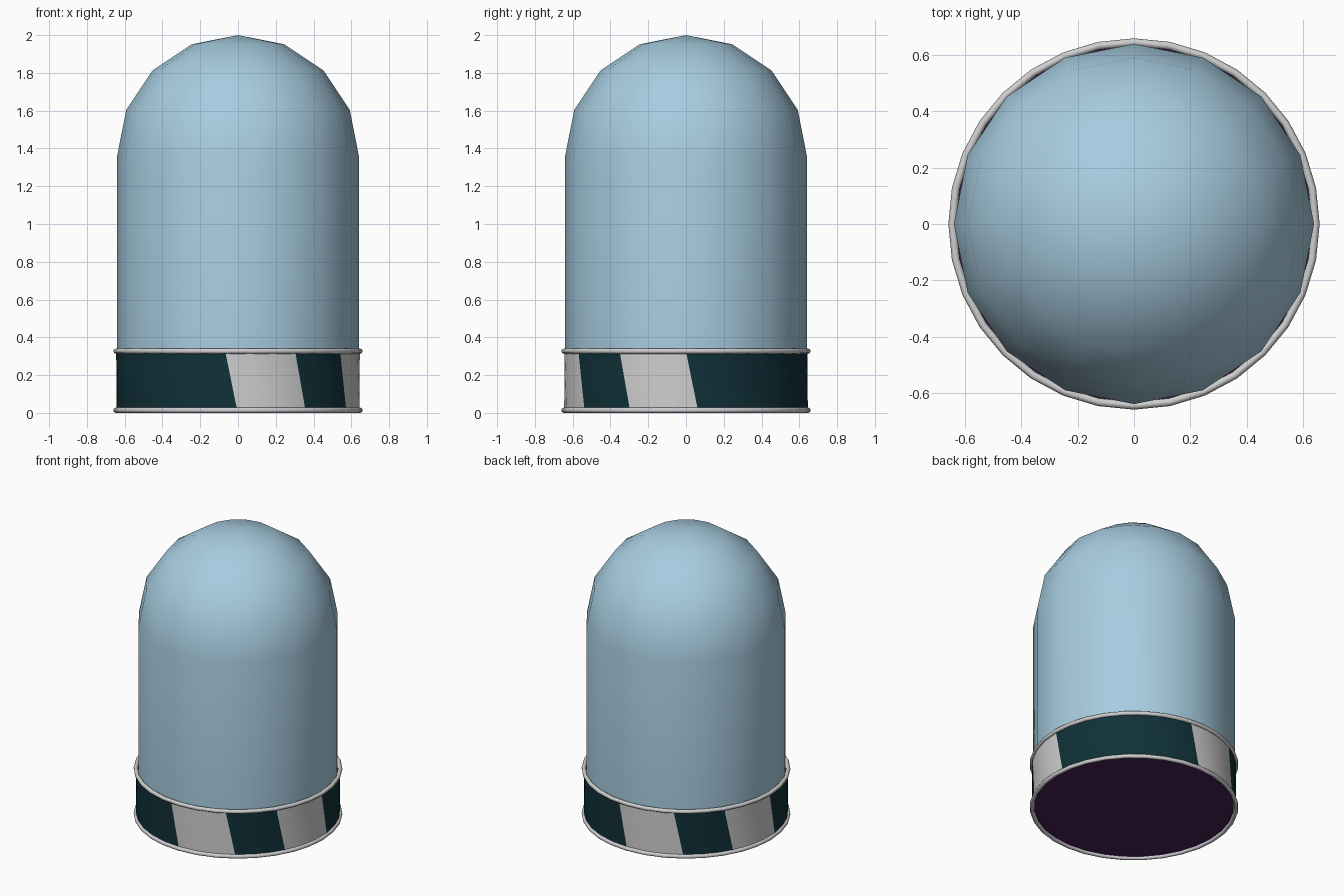
import bpy, bmesh
from math import sin, cos, pi, radians

cube = bpy.data.objects.get("Cube")
if cube:
    bpy.data.objects.remove(cube, do_unlink=True)


def material(name, rgb):
    m = bpy.data.materials.new(name)
    m.use_nodes = True
    m.diffuse_color = (*rgb, 1)
    m.node_tree.nodes["Principled BSDF"].inputs["Base Color"].default_value = (*rgb, 1)
    return m


GLASS = material("pale blue glass", (0.39, 0.61, 0.75))
LIGHT = material("light grey", (0.62, 0.62, 0.62))
TEAL = material("dark teal", (0.005, 0.03, 0.04))
PURPLE = material("dark purple", (0.065, 0.015, 0.09))


def finish(name, bm, *mats, angle=50):
    bmesh.ops.remove_doubles(bm, verts=bm.verts, dist=1e-5)
    mesh = bpy.data.meshes.new(name)
    bm.to_mesh(mesh)
    bm.free()
    for m in mats:
        mesh.materials.append(m)
    obj = bpy.data.objects.new(name, mesh)
    bpy.context.collection.objects.link(obj)
    bpy.ops.object.select_all(action='DESELECT')
    obj.select_set(True)
    bpy.context.view_layer.objects.active = obj
    bpy.ops.object.shade_smooth_by_angle(angle=radians(angle))
    return obj


def lathe(name, profile, steps, mat, closed=False, angle=50):
    """Spin an (r, z) profile around the z axis."""
    bm = bmesh.new()
    vs = [bm.verts.new((r, 0, z)) for r, z in profile]
    edges = [bm.edges.new(p) for p in zip(vs, vs[1:])]
    if closed:
        edges.append(bm.edges.new((vs[-1], vs[0])))
    bmesh.ops.spin(bm, geom=vs + edges, cent=(0, 0, 0), axis=(0, 0, 1),
                   angle=2 * pi, steps=steps, use_merge=True)
    bmesh.ops.remove_doubles(bm, verts=bm.verts, dist=1e-5)
    bmesh.ops.recalc_face_normals(bm, faces=bm.faces)
    return finish(name, bm, mat, angle=angle)


# Glass dome: straight wall with a coarse hemispherical top
R, SPRING = 0.64, 1.36
dome = [(R, 0.3)] + [(R * cos(i * pi / 8), SPRING + R * sin(i * pi / 8)) for i in range(4)] + [(0, 2)]
lathe("glass_dome", dome, 16, GLASS)

# Base core: solid purple puck inside the striped band
lathe("base_core", [(0, 0.02), (0.63, 0.02), (0.636, 0.005), (0.641, 0.02),
                    (0.641, 0.32), (0, 0.32)], 32, PURPLE, angle=30)

# Rolled rims at the foot and the top of the band
for name, z in (("bottom_rim", 0.014), ("top_rim", 0.327)):
    ring = [(0.646 + 0.014 * cos(k * pi / 4), z + 0.014 * sin(k * pi / 4)) for k in range(8)]
    lathe(name, ring, 32, LIGHT, closed=True, angle=60)

# Striped band: slanted columns, the pattern repeating every half turn
BAND_R, SLANT = 0.645, 5.5
Z_TOP, Z_LOW = 0.325, 0.02
STRIPES = ((-6, 28, 3, 0), (28, 57, 3, 1), (57, 90, 3, 0), (90, 174, 8, 1))


def band_point(deg, z):
    a = radians(deg)
    return (BAND_R * sin(a), -BAND_R * cos(a), z)


bm = bmesh.new()
for turn in (0, 180):
    for start, end, count, colour in STRIPES:
        step = (end - start) / count
        for i in range(count):
            a = turn + start + i * step
            b = a + step
            corners = (band_point(a + SLANT, Z_LOW), band_point(b + SLANT, Z_LOW),
                       band_point(b, Z_TOP), band_point(a, Z_TOP))
            bm.faces.new([bm.verts.new(c) for c in corners]).material_index = colour
finish("striped_band", bm, LIGHT, TEAL)
